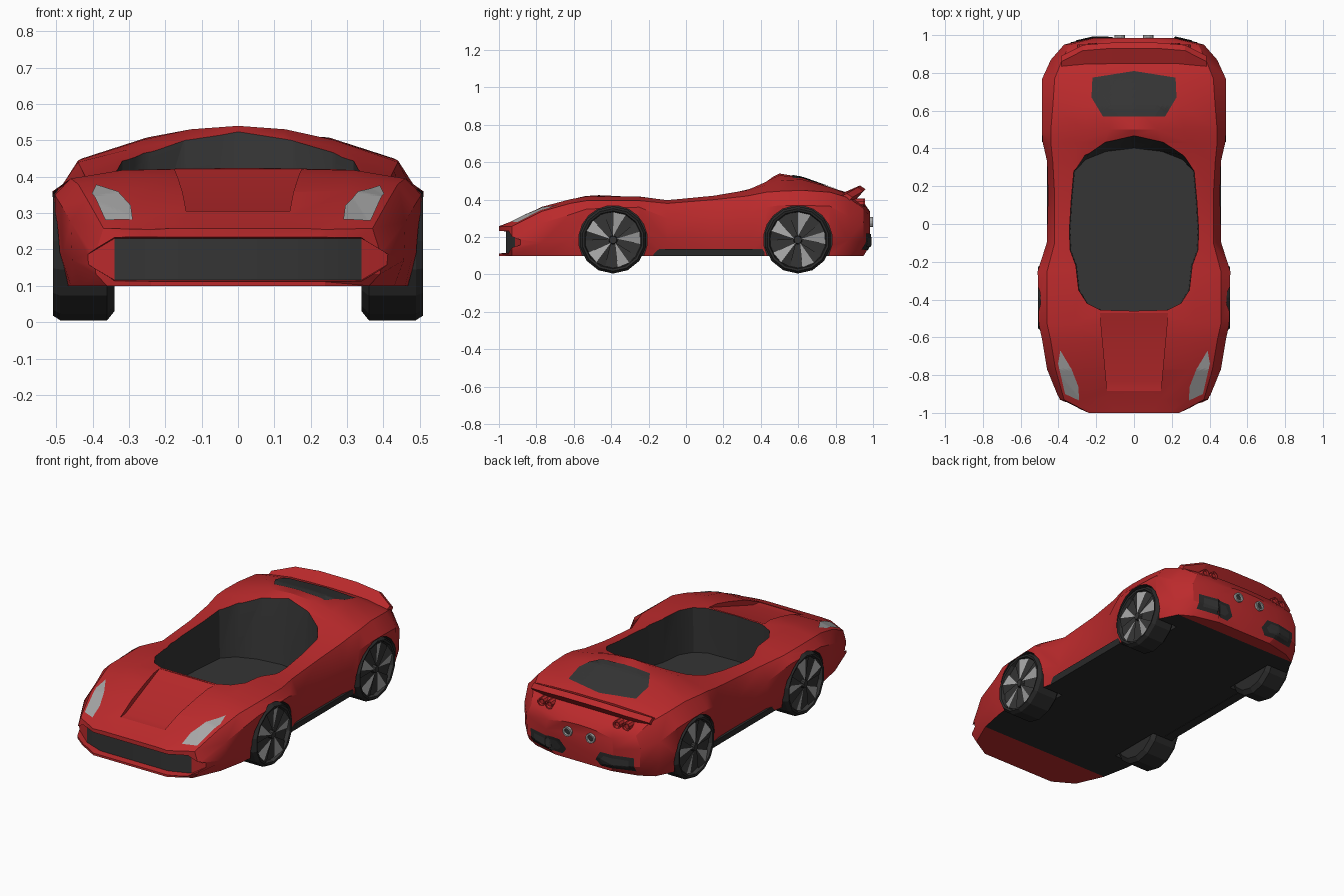
import bpy, bmesh, math
from mathutils import Vector
from mathutils.bvhtree import BVHTree

if "Cube" in bpy.data.objects:
    bpy.data.objects.remove(bpy.data.objects["Cube"])


def material(name, col):
    m = bpy.data.materials.new(name)
    m.diffuse_color = (*col, 1)
    m.use_nodes = True
    m.node_tree.nodes["Principled BSDF"].inputs["Base Color"].default_value = m.diffuse_color
    return m


RED = material("red paint", (0.50, 0.023, 0.025))
GREY = material("dark grey", (0.035, 0.035, 0.035))
BLACK = material("black rubber", (0.023, 0.023, 0.023))
SILVER = material("silver", (0.38, 0.38, 0.38))
MATS = [RED, GREY, BLACK, SILVER]


def finish(bm, name):
    me = bpy.data.meshes.new(name)
    bm.to_mesh(me)
    bm.free()
    for m in MATS:
        me.materials.append(m)
    ob = bpy.data.objects.new(name, me)
    bpy.context.collection.objects.link(ob)
    return ob


def loft(name, loops, mat=lambda i: 0):
    """Closed skin through equal loops; mat(segment), -1 = first cap, len-1 = last cap."""
    bm = bmesh.new()
    vs = [[bm.verts.new(p) for p in lp] for lp in loops]
    n = len(loops[0])
    for i in range(len(vs) - 1):
        for j in range(n):
            k = (j + 1) % n
            bm.faces.new((vs[i][j], vs[i][k], vs[i + 1][k], vs[i + 1][j])).material_index = mat(i)
    bm.faces.new(vs[0]).material_index = mat(-1)
    bm.faces.new(vs[-1]).material_index = mat(len(vs) - 1)
    bmesh.ops.recalc_face_normals(bm, faces=bm.faces[:])
    return finish(bm, name)


def turned(name, profile, centre, axis, n, mat):
    """Ring loops (offset, radius) along the x or y axis."""
    loops = []
    for a, r in profile:
        ring = []
        for k in range(n):
            t = 2 * math.pi * (k + 0.5) / n
            c, s = r * math.cos(t), r * math.sin(t)
            p = (a, c, s) if axis == "x" else (c, a, s)
            ring.append(Vector(p) + Vector(centre))
        loops.append(ring)
    return loft(name, loops, mat)


def smooth(ob, deg):
    bpy.ops.object.select_all(action="DESELECT")
    ob.select_set(True)
    bpy.context.view_layer.objects.active = ob
    bpy.ops.object.shade_smooth_by_angle(angle=math.radians(deg))


# Body shell: y, bottom x, widest x z, shoulder x z, deck x z, centre z
stations = [
    (-1.00, .24, .24, .18, .24, .255, .18, .258, .258),
    (-.93, .36, .395, .18, .37, .258, .28, .285, .285),
    (-.77, .43, .46, .275, .415, .338, .30, .362, .357),
    (-.62, .46, .485, .32, .44, .38, .30, .402, .40),
    (-.53, .47, .504, .35, .46, .395, .32, .418, .422),
    (-.25, .47, .51, .36, .46, .395, .33, .415, .43),
    (-.10, .44, .462, .30, .42, .38, .35, .397, .41),
    (.15, .44, .455, .30, .42, .40, .345, .42, .44),
    (.33, .44, .46, .31, .43, .42, .33, .45, .47),
    (.43, .455, .483, .36, .44, .44, .29, .478, .505),
    (.50, .46, .488, .37, .44, .445, .26, .502, .54),
    (.62, .46, .488, .37, .43, .45, .25, .508, .52),
    (.77, .46, .486, .365, .42, .44, .24, .466, .467),
    (.87, .41, .44, .31, .38, .41, .25, .428, .435),
    (.95, .33, .37, .28, .34, .35, .20, .38, .385),
    (.985, .18, .22, .25, .21, .31, .10, .33, .335),
]
loops = []
for y, xb, xw, zw, xs, zs, xm, zm, zc in stations:
    half = [(xb, .10), (xw - .004, .10 + .4 * (zw - .10)), (xw, zw), (xs, zs), (xm, zm),
            (.5 * xm, zm + .75 * (zc - zm))]
    ring = [(0, .10)] + half + [(0, zc)] + [(-x, z) for x, z in reversed(half)]
    loops.append([(x, y - (.035 if y > .9 and z < .11 else 0), z) for x, z in ring])
body = loft("body_shell", loops)
for f in body.data.polygons:
    if f.normal.z < -.9 and -.72 < f.center.y < .88:
        f.material_index = 2

# Cutters: cockpit, grille, hood scoop, wheel wells
cutters = []


def mirrored(pts):
    return pts + [(-x, *r) for x, *r in reversed(pts) if x > 0]


rim = mirrored([(0, -.46), (.18, -.455), (.25, -.42), (.295, -.35), (.31, -.22), (.34, -.14), (.345, -.04),
                (.335, .12), (.32, .28), (.26, .37), (.15, .44), (0, .47)])
cutters.append(loft("cockpit_cutter", [
    [(x * .98, y if y < .3 else .3 + (y - .3) * .6, .16) for x, y in rim],
    [(x, y, .54) for x, y in rim], [(x, y, .8) for x, y in rim]], lambda i: 1))

# Grille recess wraps round the bumper corners: x, back y, half height
ends = [(.425, -.878, .006), (.34, -.915, .057), (.22, -.962, .057)]
grille = [(-x, y, h) for x, y, h in ends] + ends[::-1]
cut = loft("grille_cutter", [
    [(x, y, .173 - h), (x, y, .173 + h), (x, -1.1, .173 + h * 1.25), (x, -1.1, .173 - h * 1.25)]
    for x, y, h in grille])
for f in cut.data.polygons:
    if f.normal.y > .5 and abs(f.center.x) < .34:
        f.material_index = 1
cutters.append(cut)

scoop = [(-.47, .421, .18), (-.83, .307, .147), (-.885, .303, .143)]
cutters.append(loft("scoop_cutter", [
    [(-w, y, z), (w, y, z), (w, y, .6), (-w, y, .6)] for y, z, w in scoop]))

WHEELS = [("front", -.39, .509), ("rear", .598, .487)]
for label, wy, wx in WHEELS:
    for s in (1, -1):
        cutters.append(turned("well_cutter", [(.33 * s, .184), (.7 * s, .184)], (0, wy, .185), "x", 20, lambda i: 2))

for c in cutters:
    c.hide_render = True
    mod = body.modifiers.new("cut", "BOOLEAN")
    mod.operation, mod.solver, mod.object = "DIFFERENCE", "EXACT", c
dg = bpy.context.evaluated_depsgraph_get()
body.data = bpy.data.meshes.new_from_object(body.evaluated_get(dg))
body.modifiers.clear()
for c in cutters:
    bpy.data.objects.remove(c)
smooth(body, 28)
bm = bmesh.new()
bm.from_mesh(body.data)
tree = BVHTree.FromBMesh(bm)
bm.free()


def plate(name, outline, mat, axis="z", lift=.004):
    """Thin sheet of an outline projected onto the body from above (z) or behind (y)."""
    d = Vector((0, 0, -1)) if axis == "z" else Vector((0, -1, 0))
    b = bmesh.new()
    b.faces.new([b.verts.new((x, v, 2) if axis == "z" else (x, 2, v)) for x, v in outline])
    bmesh.ops.triangulate(b, faces=b.faces[:])
    bmesh.ops.subdivide_edges(b, edges=b.edges[:], cuts=11, use_grid_fill=True)
    for v in b.verts:
        hit = tree.ray_cast(v.co, d)[0]
        if hit:
            v.co = hit - d * lift
    b.normal_update()
    for f in b.faces:
        f.material_index = mat
        if f.normal.dot(d) > 0:
            f.normal_flip()
    return finish(b, name)


# Engine window, headlights, rear vents
plate("engine_window", mirrored([(0, .81), (.22, .775), (.225, .67), (.165, .57)]), 1)
for s, side in ((1, "right"), (-1, "left")):
    lamp = [(.39, -.67), (.33, -.77), (.295, -.86), (.29, -.935), (.365, -.90), (.402, -.74)]
    plate("headlight_" + side, [(s * x, y) for x, y in lamp], 3)
    vent = [(.10, .16), (.135, .215), (.335, .22), (.335, .135), (.13, .125)]
    plate("rear_vent_" + side, [(s * x, z) for x, z in vent], 2, "y")
    inner = [(.225 + (x - .225) * .75, .174 + (z - .174) * .6) for x, z in vent]
    plate("rear_vent_mesh_" + side, [(s * x, z) for x, z in inner], 1, "y", .008)
    # Exhaust and paired tail lamps
    turned("exhaust_" + side, [(.96, .028), (1.0, .028), (1.0, .019), (.99, .017)],
           (s * .075, 0, .28), "y", 12, lambda i: 1 if i == 3 else 3)
    for x, y in ((.22, .958), (.275, .95)):
        turned("tail_lamp_" + side, [(.88, .024), (y, .024), (y, .017), (y - .008, .013)],
               (s * x, 0, .383), "y", 10, lambda i: 0)

# Rear spoiler lip, merging into the fenders
section = [(.82, .430), (.93, .478), (.96, .458), (.90, .395)]
loft("spoiler", [[(x, y - dy, z - dz) for y, z in section]
                 for x, dy, dz in [(-.385, .07, .045), (-.27, .012, .012), (-.12, 0, .002), (.12, 0, .002),
                                   (.27, .012, .012), (.385, .07, .045)]])

# Side sills
for s, side in ((1, "right"), (-1, "left")):
    loft("sill_" + side, [[(s * .40, y, .098), (s * .455, y, .098), (s * .46, y, .135), (s * .40, y, .135)]
                          for y in (-.21, .42)], lambda i: 2)

# Wheels: tyre with recessed dish, five twisted spokes and a hub
for label, wy, wx in WHEELS:
    for s, side in ((1, "right"), (-1, "left")):
        c = (0, wy, .185)
        prof = [(.34, .155), (.36, .18), (wx - .02, .18), (wx, .167), (wx - .003, .155), (wx - .025, .15)]
        turned(f"{label}_tyre_{side}", [(s * a, r) for a, r in prof], c, "x", 14,
               lambda i: 1 if i >= 4 else 2)
        b = bmesh.new()
        for k in range(5):
            t = 2 * math.pi * k / 5 + .3

            def at(r, a, x):
                return b.verts.new((s * x, wy + r * math.cos(t + a), .185 + r * math.sin(t + a)))
            hub, ridge = at(.015, 0, wx - .008), at(.15, 0, wx - .004)
            low, high = at(.15, -.45, wx - .02), at(.15, .36, wx - .02)
            b.faces.new((hub, low, ridge)).material_index = 3
            b.faces.new((hub, ridge, high)).material_index = 1
        b.normal_update()
        for f in b.faces:
            if f.normal.x * s < 0:
                f.normal_flip()
        finish(b, f"{label}_spokes_{side}")
        turned(f"{label}_hub_{side}", [(s * (wx - .03), .025), (s * (wx - .004), .02)], c, "x", 10, lambda i: 1)
